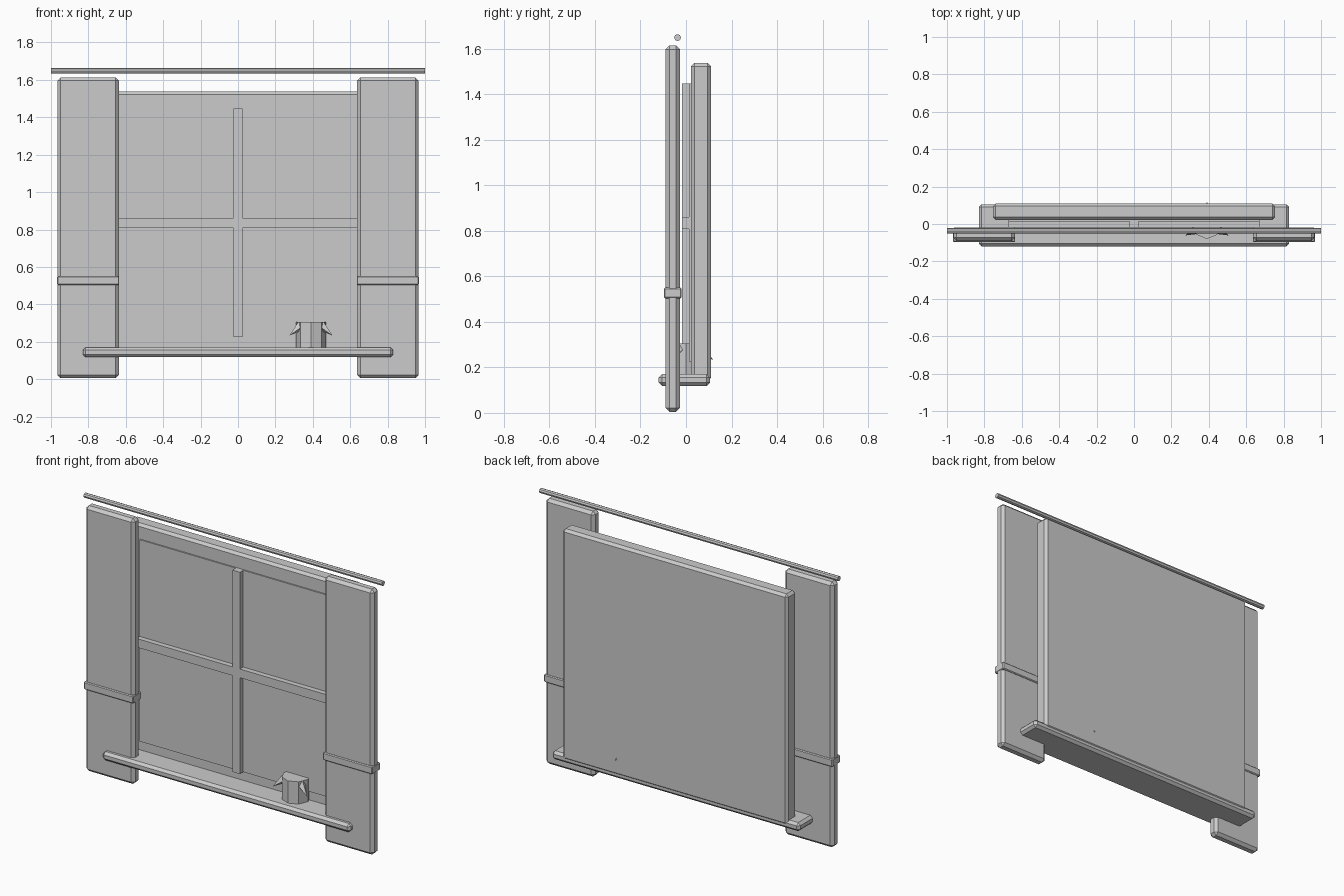
import bpy
from math import pi, radians, sin, cos
from mathutils import Vector

if "Cube" in bpy.data.objects:
    bpy.data.objects.remove(bpy.data.objects["Cube"])


def box(name, x, y, z, bevel=0.0):
    """Box from (min, max) ranges, with an optional one-step chamfer."""
    bpy.ops.mesh.primitive_cube_add(
        size=1, location=[(a + b) / 2 for a, b in (x, y, z)])
    ob = bpy.context.object
    ob.name = name
    ob.scale = [b - a for a, b in (x, y, z)]
    bpy.ops.object.transform_apply(location=False, rotation=False, scale=True)
    if bevel:
        mod = ob.modifiers.new("chamfer", 'BEVEL')
        mod.width = bevel
        mod.segments = 1
    return ob


# Window panel, glass and sill
box("window_panel", (-0.755, 0.755), (0.022, 0.11), (0.14, 1.537), 0.015)
box("window_glass", (-0.67, 0.67), (0.014, 0.04), (0.225, 1.447))
box("window_sill", (-0.83, 0.83), (-0.12, 0.105), (0.118, 0.17), 0.015)

# Crossing glazing bars
box("vertical_bar", (-0.025, 0.025), (-0.018, 0.02), (0.225, 1.447))
box("horizontal_bar", (-0.67, 0.67), (-0.018, 0.02), (0.808, 0.861))

# Curtains and their tie bands, one per side
for side, s in (("left", -1), ("right", 1)):
    box(side + "_curtain", sorted((s * 0.637, s * 0.965)),
        (-0.09, -0.026), (0.005, 1.613), 0.017)
    box(side + "_curtain_tie", sorted((s * 0.635, s * 0.967)),
        (-0.097, -0.019), (0.503, 0.55), 0.005)

# Curtain rod
bpy.ops.mesh.primitive_cylinder_add(vertices=8, radius=0.015, depth=2,
                                    location=(0, -0.037, 1.648),
                                    rotation=(0, pi / 2, 0))
bpy.context.object.name = "curtain_rod"

# Plant pot: octagon with a corner facing forward
pot = Vector((0.39, 0, 0))
bpy.ops.mesh.primitive_cylinder_add(vertices=8, radius=0.08, depth=0.14,
                                    location=pot + Vector((0, 0, 0.235)))
bpy.context.object.name = "plant_pot"

# Three drooping leaves around the rim
for i, (angle, reach) in enumerate(((90, 0.118), (208, 0.13), (332, 0.13))):
    out = Vector((cos(radians(angle)), sin(radians(angle)), 0))
    base = pot + out * 0.062 + Vector((0, 0, 0.285))
    tip = pot + out * reach + Vector((0, 0, 0.233))
    axis = tip - base
    bpy.ops.mesh.primitive_cone_add(
        vertices=4, radius1=0.026, radius2=0, depth=axis.length,
        location=(base + tip) / 2,
        rotation=axis.to_track_quat('Z', 'Y').to_euler())
    bpy.context.object.name = f"plant_leaf_{i + 1}"
